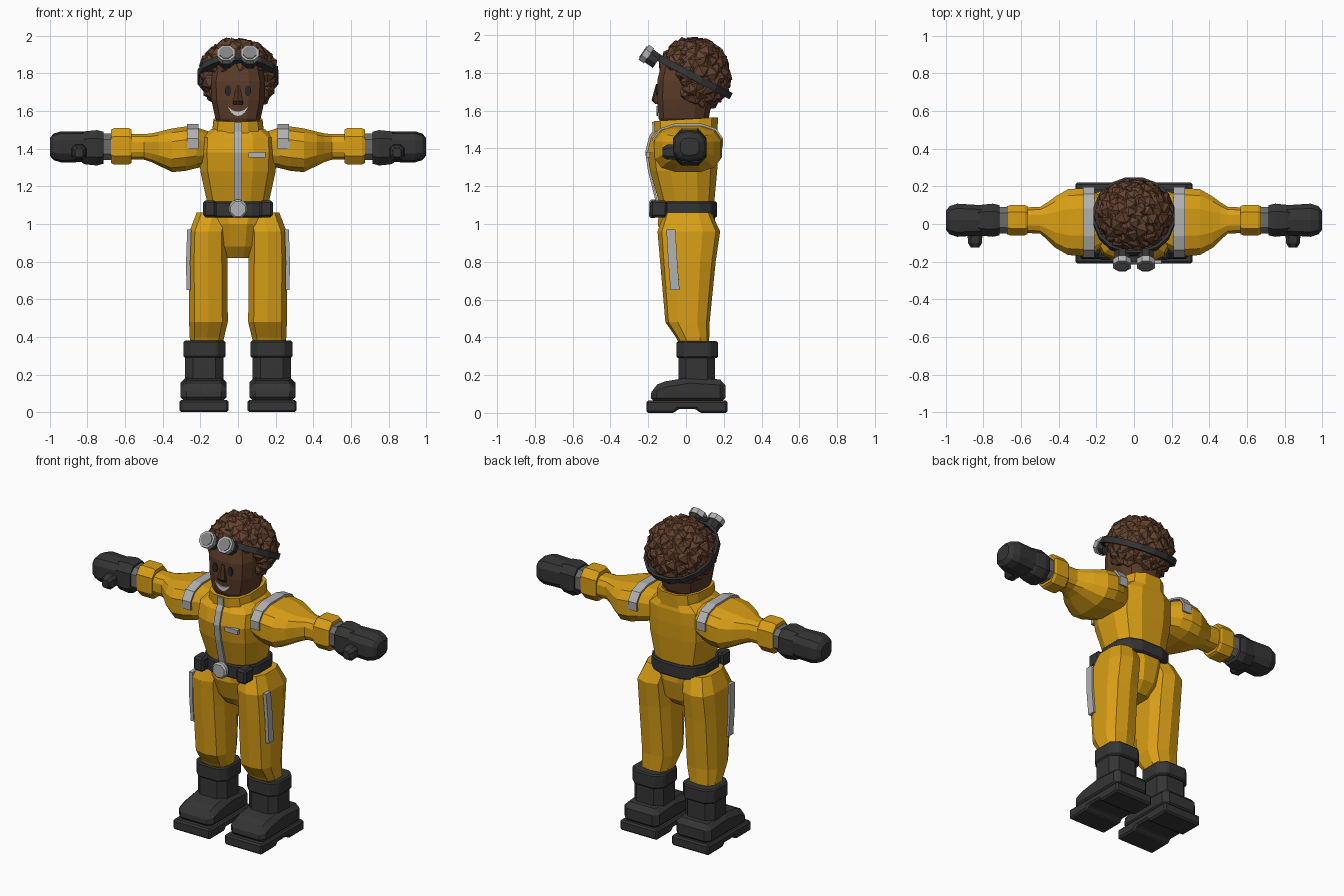
import bpy, bmesh, math, random
from mathutils import Vector, Matrix

random.seed(4)
if "Cube" in bpy.data.objects:
    bpy.data.objects.remove(bpy.data.objects["Cube"], do_unlink=True)


def material(name, r, g, b):
    m = bpy.data.materials.new(name)
    m.use_nodes = True
    m.diffuse_color = (r, g, b, 1)
    m.node_tree.nodes["Principled BSDF"].inputs["Base Color"].default_value = (r, g, b, 1)
    return m


YELLOW = material("suit_yellow", 0.70, 0.35, 0.008)
DARK = material("rubber_dark", 0.035, 0.035, 0.036)
SILVER = material("reflective_grey", 0.44, 0.44, 0.45)
MID = material("wrist_grey", 0.15, 0.15, 0.15)
LENS = material("lens_grey", 0.22, 0.22, 0.23)
SKIN = material("skin_brown", 0.105, 0.045, 0.021)
NOSE = material("nose_brown", 0.07, 0.028, 0.013)
HAIR = material("hair_brown", 0.125, 0.054, 0.027)
WHITE = material("teeth_white", 0.62, 0.62, 0.62)
EYE = material("eye_dark", 0.022, 0.02, 0.02)


def finish(name, bm, mat, mirror=False, bevel=0, thick=0):
    bmesh.ops.recalc_face_normals(bm, faces=bm.faces)
    me = bpy.data.meshes.new(name)
    bm.to_mesh(me)
    bm.free()
    me.materials.append(mat)
    ob = bpy.data.objects.new(name, me)
    bpy.context.scene.collection.objects.link(ob)
    if thick:
        m = ob.modifiers.new("thickness", "SOLIDIFY")
        m.thickness, m.offset = thick, 0
    if bevel:
        m = ob.modifiers.new("bevel", "BEVEL")
        m.width, m.segments = bevel, 1
    if mirror:
        m = ob.modifiers.new("mirror", "MIRROR")
        m.use_mirror_merge = False
    return ob


def ring(a, b, ra, rb, n, p):
    """Squared-off ellipse whose extremes are exactly ra and rb."""
    top = math.cos(math.pi / n) ** p
    pts = []
    for i in range(n):
        t = 2 * math.pi * (i + 0.5) / n
        c, s = math.cos(t), math.sin(t)
        pts.append((a + ra * math.copysign(abs(c) ** p, c) / top,
                    b + rb * math.copysign(abs(s) ** p, s) / top))
    return pts


def loft(name, mat, sections, axis="z", n=12, p=0.7, **kw):
    """Sections are (position on axis, centre a, centre b, radius a, radius b)."""
    bm = bmesh.new()
    rows = []
    for t, a, b, ra, rb in sections:
        pts = ring(a, b, ra, rb, n, p)
        rows.append([bm.verts.new({"z": (u, v, t), "x": (t, u, v), "y": (u, t, v)}[axis])
                     for u, v in pts])
    for lo, hi in zip(rows, rows[1:]):
        for i in range(n):
            j = (i + 1) % n
            bm.faces.new((lo[i], lo[j], hi[j], hi[i]))
    bm.faces.new(rows[0])
    bm.faces.new(rows[-1])
    return finish(name, bm, mat, **kw)


def body(name, mat, rows, **kw):
    """Upright loft on the centre line: rows are (z, half width, front y, back y)."""
    return loft(name, mat, [(z, 0, (f + b) / 2, w, (b - f) / 2) for z, w, f, b in rows], **kw)


def ribbon(name, mat, path, half, thick=0.012, **kw):
    bm = bmesh.new()
    half = Vector(half)
    pairs = [(bm.verts.new(Vector(q) - half), bm.verts.new(Vector(q) + half)) for q in path]
    for a, b in zip(pairs, pairs[1:]):
        bm.faces.new((a[0], a[1], b[1], b[0]))
    return finish(name, bm, mat, thick=thick, **kw)


def extrude(name, mat, pts, offset, **kw):
    bm = bmesh.new()
    f = bm.faces.new([bm.verts.new(q) for q in pts])
    ext = bmesh.ops.extrude_face_region(bm, geom=[f])["geom"]
    bmesh.ops.translate(bm, vec=offset, verts=[v for v in ext if isinstance(v, bmesh.types.BMVert)])
    return finish(name, bm, mat, **kw)


def box(name, mat, lo, hi, **kw):
    x, y, z = lo
    X, Y, Z = hi
    return extrude(name, mat, [(x, y, z), (X, y, z), (X, y, Z), (x, y, Z)], (0, Y - y, 0), **kw)


def disc(name, mat, centre, axis, r, depth, n=8, **kw):
    bm = bmesh.new()
    rot = Vector(axis).to_track_quat("Z", "Y").to_matrix().to_4x4()
    turn = Matrix.Rotation(math.pi / n, 4, "Z")
    bmesh.ops.create_cone(bm, cap_ends=True, segments=n, radius1=r, radius2=r, depth=depth,
                          matrix=Matrix.Translation(centre) @ rot @ turn)
    return finish(name, bm, mat, **kw)


# Torso, collar and pelvis
body("torso", YELLOW, [(1.04, 0.17, -0.14, 0.155), (1.12, 0.165, -0.145, 0.15),
                       (1.28, 0.2, -0.19, 0.165), (1.38, 0.205, -0.205, 0.17),
                       (1.46, 0.2, -0.185, 0.17), (1.505, 0.14, -0.15, 0.16)])
collar = body("collar", YELLOW, [(1.47, 0.14, -0.165, 0.165), (1.555, 0.13, -0.17, 0.17),
                                 (1.555, 0.11, -0.15, 0.15), (1.50, 0.10, -0.13, 0.13)])
for v in collar.data.vertices:
    if v.co.z > 1.52:
        v.co.z += 0.06 * v.co.y
body("pelvis", YELLOW, [(1.08, 0.165, -0.14, 0.15), (1.0, 0.12, -0.15, 0.155),
                        (0.88, 0.095, -0.11, 0.13), (0.82, 0.07, -0.06, 0.07)])
ribbon("zipper", SILVER, [(0, -0.15, 1.10), (0, -0.195, 1.28), (0, -0.21, 1.38),
                          (0, -0.19, 1.46), (0, -0.172, 1.49), (0, -0.173, 1.54)], (0.02, 0, 0))
box("chest_tag", SILVER, (0.055, -0.212, 1.353), (0.145, -0.19, 1.382))

# Belt
body("belt", DARK, [(1.035, 0.185, -0.155, 0.165), (1.12, 0.185, -0.155, 0.165)], bevel=0.008)
box("belt_pouch", DARK, (0.115, -0.19, 1.035), (0.185, -0.10, 1.125), mirror=True, bevel=0.012)
disc("buckle", SILVER, (0, -0.175, 1.08), (0, -1, 0), 0.053, 0.04, bevel=0.01)

# Arms
loft("sleeve", YELLOW, [(0.15, 0.01, 1.40, 0.12, 0.09), (0.22, 0.01, 1.405, 0.165, 0.108),
                        (0.28, 0.01, 1.40, 0.18, 0.118), (0.35, 0.01, 1.392, 0.175, 0.116),
                        (0.42, 0.01, 1.40, 0.135, 0.09), (0.46, 0.015, 1.405, 0.10, 0.076),
                        (0.50, 0.02, 1.41, 0.07, 0.068), (0.60, 0.02, 1.41, 0.068, 0.068)],
     axis="x", mirror=True)
arc = ring(0.01, 1.403, 0.181, 0.122, 12, 0.7)
ribbon("shoulder_stripe", SILVER,
       [(0.24, y, z) for y, z in [(0.188, 1.40)] + arc[:6] + [(-0.168, 1.40)]],
       (0.03, 0, 0), mirror=True)
loft("sleeve_cuff", YELLOW, [(0.565, 0.02, 1.413, 0.074, 0.088), (0.58, 0.02, 1.413, 0.08, 0.096),
                             (0.66, 0.02, 1.413, 0.08, 0.096), (0.675, 0.02, 1.413, 0.074, 0.088)],
     axis="x", n=8, mirror=True)
loft("wrist_band", MID, [(0.66, 0.02, 1.41, 0.07, 0.07), (0.74, 0.02, 1.41, 0.07, 0.07)],
     axis="x", n=8, mirror=True)
loft("glove_cuff", DARK, [(0.715, 0.02, 1.405, 0.08, 0.085), (0.75, 0.02, 1.405, 0.088, 0.094),
                          (0.81, 0.02, 1.405, 0.082, 0.088), (0.83, 0.02, 1.405, 0.07, 0.08)],
     axis="x", n=8, mirror=True)
loft("glove_hand", DARK, [(0.78, 0.02, 1.41, 0.078, 0.078), (0.94, 0.02, 1.41, 0.088, 0.08),
                          (0.98, 0.02, 1.41, 0.075, 0.068), (1.0, 0.02, 1.41, 0.05, 0.045)],
     axis="x", n=10, mirror=True)
loft("glove_thumb", DARK, [(0.0, 0.845, 1.385, 0.04, 0.04), (-0.10, 0.845, 1.38, 0.038, 0.04),
                           (-0.125, 0.845, 1.38, 0.022, 0.024)], axis="y", n=8, mirror=True)

# Legs
loft("leg", YELLOW, [(1.06, 0.13, 0.01, 0.09, 0.12), (0.96, 0.158, 0.015, 0.10, 0.16),
                     (0.80, 0.16, 0.01, 0.103, 0.142), (0.48, 0.157, 0.008, 0.103, 0.113),
                     (0.40, 0.165, 0.035, 0.092, 0.085), (0.36, 0.168, 0.045, 0.085, 0.075)],
     n=10, mirror=True)
ribbon("leg_stripe", SILVER, [(0.259, -0.08, 0.97), (0.265, -0.07, 0.80), (0.263, -0.058, 0.65)],
       (0, 0.024, 0), thick=0.022, mirror=True)

# Boots
loft("boot_shaft", DARK, [(0.15, 0.18, 0.057, 0.102, 0.097), (0.30, 0.18, 0.057, 0.102, 0.097)],
     n=8, p=0.6, mirror=True)
loft("boot_cuff", DARK, [(0.29, 0.178, 0.06, 0.112, 0.11), (0.38, 0.178, 0.06, 0.112, 0.11)],
     n=8, p=0.6, bevel=0.008, mirror=True)
upper = [(0.21, 0.05), (0.21, 0.175), (0.02, 0.188), (-0.11, 0.167), (-0.18, 0.14), (-0.19, 0.05)]
extrude("boot_foot", DARK, [(0.06, y, z) for y, z in upper], (0.245, 0, 0), bevel=0.03, mirror=True)
sole = [(-0.21, 0), (-0.06, 0), (-0.045, 0.02), (0.055, 0.02), (0.07, 0),
        (0.22, 0), (0.22, 0.065), (-0.21, 0.065)]
extrude("boot_sole", DARK, [(0.05, y, z) for y, z in sole], (0.262, 0, 0), bevel=0.01, mirror=True)

# Head and face
body("head", SKIN, [(1.46, 0.07, -0.08, 0.09), (1.525, 0.095, -0.13, 0.10),
                    (1.56, 0.12, -0.145, 0.12), (1.66, 0.142, -0.152, 0.14),
                    (1.76, 0.145, -0.152, 0.15), (1.85, 0.125, -0.13, 0.15), (1.9, 0.09, -0.08, 0.1)])
eye = ring(0.052, 1.708, 0.016, 0.028, 8, 1)
extrude("eye", EYE, [(x, -0.148, z) for x, z in eye], (0, -0.0095, 0), mirror=True)
loft("nose", NOSE, [(1.635, 0, -0.15, 0.026, 0.012), (1.655, 0, -0.155, 0.026, 0.025),
                    (1.74, 0, -0.15, 0.01, 0.008)], n=6)
smile = [(0.058 * k / 3, 1.60 + 0.025 * (k / 3) ** 2) for k in range(-3, 4)]
smile += [(0.058 * k / 3, 1.575 + 0.05 * (k / 3) ** 2 - 0.004) for k in range(2, -3, -1)]
extrude("smile", WHITE, [(x, -0.147, z) for x, z in smile], (0, -0.0095, 0))

# Hair: a core covered in faceted curls
CENTRE, SIZE = Vector((0, 0.045, 1.79)), Vector((0.168, 0.15, 0.16))
bm = bmesh.new()
bmesh.ops.create_icosphere(bm, subdivisions=2, radius=1,
                           matrix=Matrix.Translation(CENTRE) @ Matrix.Diagonal((*(SIZE * 0.98), 1)))
COUNT = 170
for i in range(COUNT):
    h = 1 - 2 * (i + 0.5) / COUNT
    t = i * math.pi * (3 - math.sqrt(5))
    s = math.sqrt(1 - h * h)
    spot = CENTRE + Vector((s * math.cos(t), s * math.sin(t), h)) * SIZE
    in_face = spot.z < 1.83 and spot.y < -0.01 and abs(spot.x) < 0.145
    if in_face or spot.z < 1.64:
        continue
    spin = Matrix.Rotation(random.uniform(0, 6), 4, Vector([random.uniform(-1, 1) for _ in "xyz"]))
    bmesh.ops.create_icosphere(bm, subdivisions=1, radius=random.uniform(0.042, 0.058),
                               matrix=Matrix.Translation(spot) @ spin)
finish("curly_hair", bm, HAIR)

# Goggles pushed up on the hair
strap = loft("goggle_strap", DARK, [(-0.018, 0, 0, 0.215, 0.225), (0.018, 0, 0, 0.215, 0.225),
                                    (0.018, 0, 0, 0.2, 0.21), (-0.018, 0, 0, 0.2, 0.21),
                                    (-0.018, 0, 0, 0.214, 0.224)], n=16, p=0.95)
strap.data.transform(Matrix.Translation((0, 0.04, 1.782)) @ Matrix.Rotation(math.radians(-28), 4, "X"))
AIM = Vector((0, -0.82, 0.57))
HUB = Vector((0.063, -0.21, 1.9))
disc("goggle_cup", DARK, HUB - AIM * 0.035, AIM, 0.044, 0.07, mirror=True)
disc("goggle_rim", SILVER, HUB, AIM, 0.052, 0.034, mirror=True)
disc("goggle_lens", LENS, HUB + AIM * 0.018, AIM, 0.039, 0.008, mirror=True)
box("goggle_bridge", DARK, (-0.03, -0.20, 1.88), (0.03, -0.17, 1.905))
